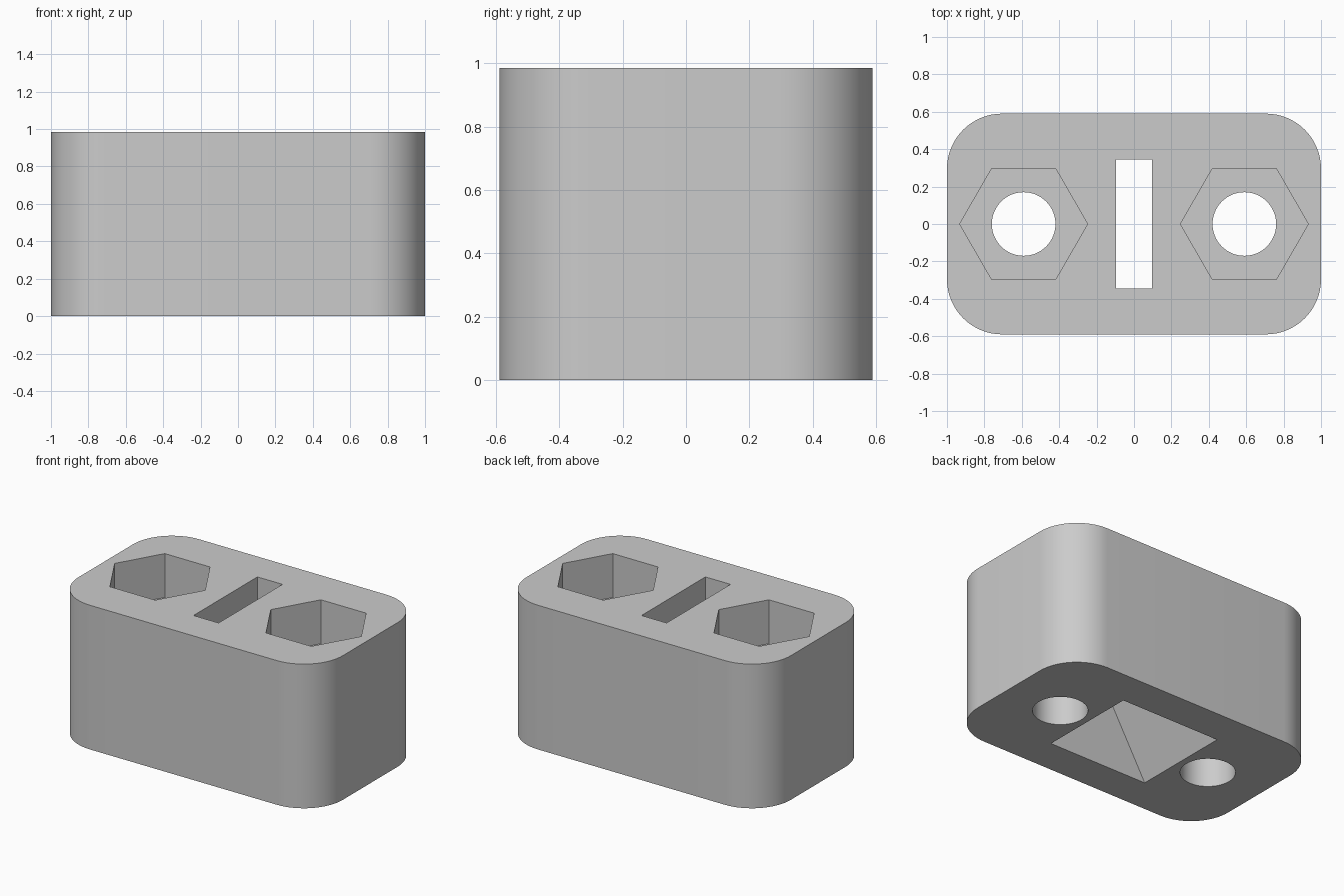
import bpy
import bmesh
from math import cos, sin, pi, radians
from mathutils import Vector

if "Cube" in bpy.data.objects:
    bpy.data.objects.remove(bpy.data.objects["Cube"], do_unlink=True)

HEIGHT = 0.985
HALF_X, HALF_Y, CORNER = 1.0, 0.59, 0.295
BOLT_X = 0.59

grey = bpy.data.materials.new("light_grey")
grey.use_nodes = True
colour = (0.6, 0.6, 0.6, 1)
grey.diffuse_color = colour
grey.node_tree.nodes["Principled BSDF"].inputs["Base Color"].default_value = colour


def prism(name, points, offset):
    """Closed solid made by sweeping a flat outline along an offset."""
    bm = bmesh.new()
    face = bm.faces.new([bm.verts.new(p) for p in points])
    result = bmesh.ops.extrude_face_region(bm, geom=[face])
    top = [v for v in result["geom"] if isinstance(v, bmesh.types.BMVert)]
    bmesh.ops.translate(bm, verts=top, vec=Vector(offset))
    bmesh.ops.recalc_face_normals(bm, faces=bm.faces)
    mesh = bpy.data.meshes.new(name)
    bm.to_mesh(mesh)
    bm.free()
    mesh.materials.append(grey)
    obj = bpy.data.objects.new(name, mesh)
    bpy.context.collection.objects.link(obj)
    return obj


def ring(x, radius, sides, z):
    return [(x + radius * cos(2 * pi * i / sides),
             radius * sin(2 * pi * i / sides), z) for i in range(sides)]


# Rounded block
outline = []
steps = 16
for quarter, (sx, sy) in enumerate([(1, 1), (-1, 1), (-1, -1), (1, -1)]):
    for i in range(steps + 1):
        a = (quarter + i / steps) * pi / 2
        outline.append((sx * (HALF_X - CORNER) + CORNER * cos(a),
                        sy * (HALF_Y - CORNER) + CORNER * sin(a), 0))
block = prism("block", outline, (0, 0, HEIGHT))

# Bolt holes with hexagonal nut pockets in the top
cutters = []
for side, x in (("right", -BOLT_X), ("left", BOLT_X)):
    cutters.append(prism(side + "_nut_cutter", ring(x, 0.342, 6, HEIGHT - 0.3), (0, 0, 0.5)))
    cutters.append(prism(side + "_bolt_cutter", ring(x, 0.17, 64, -0.1), (0, 0, 1.0)))

# Central slot that flares out towards the bottom
half = [(0.432, -0.1), (0.095, 0.49), (0.095, 1.2)]
profile = half + [(-x, z) for x, z in reversed(half)]
cutters.append(prism("slot_cutter", [(x, -0.345, z) for x, z in profile], (0, 0.69, 0)))

# Cut the openings
bpy.ops.object.select_all(action="DESELECT")
bpy.context.view_layer.objects.active = block
block.select_set(True)
for cutter in cutters:
    cutter.hide_render = True
    mod = block.modifiers.new(cutter.name, "BOOLEAN")
    mod.operation = "DIFFERENCE"
    mod.solver = "EXACT"
    mod.object = cutter
    bpy.ops.object.modifier_apply(modifier=mod.name)
for cutter in cutters:
    bpy.data.objects.remove(cutter, do_unlink=True)

bpy.ops.object.shade_smooth_by_angle(angle=radians(25))
